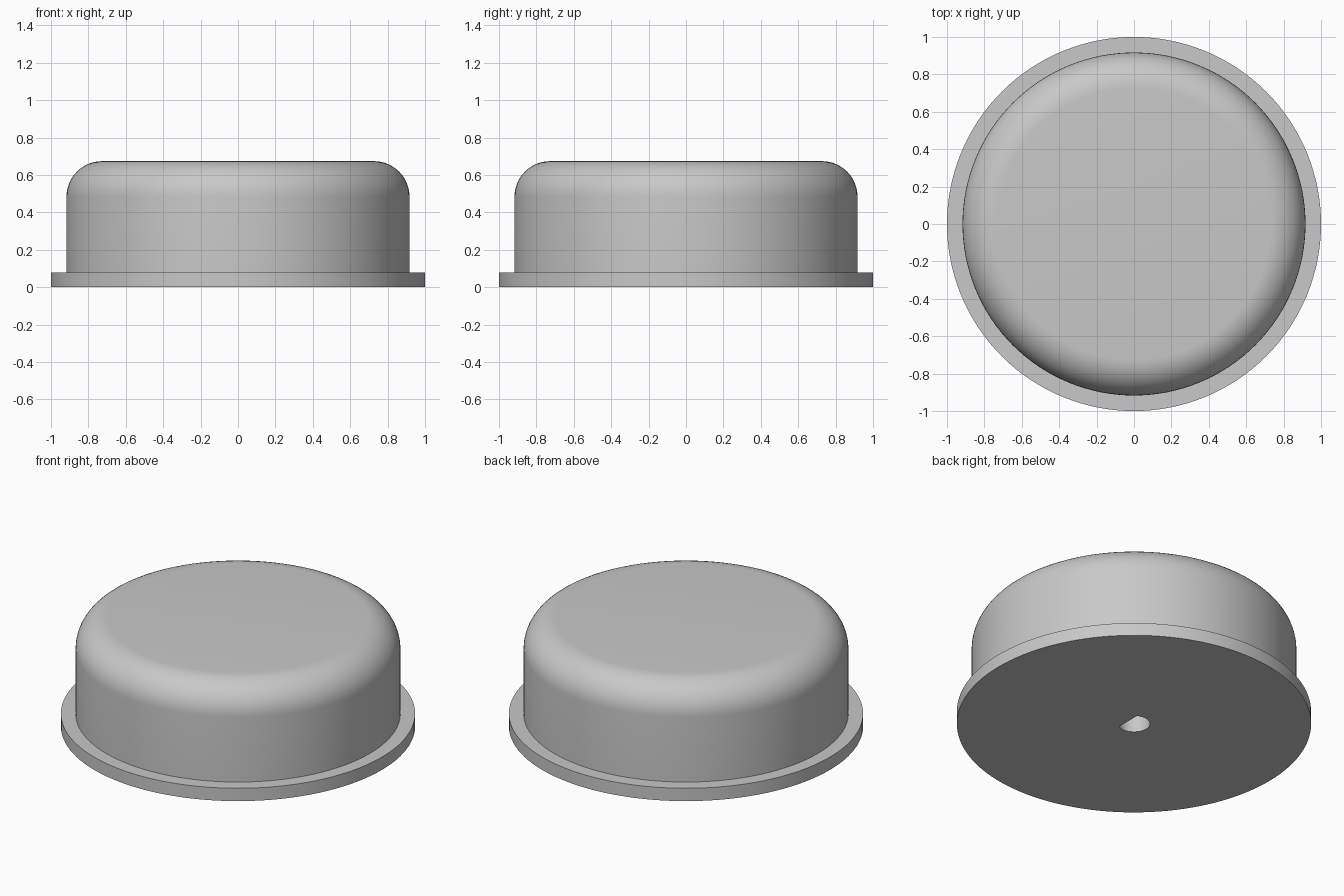
import bpy, bmesh, math

old = bpy.data.objects.get("Cube")
if old:
    bpy.data.objects.remove(old, do_unlink=True)

SEGMENTS = 128
FLANGE_R, FLANGE_H = 1.0, 0.08
BODY_R, TOP, FILLET = 0.917, 0.674, 0.19
HOLE_R, HOLE_FLAT, HOLE_DEPTH = 0.09, 0.045, 0.5

grey = bpy.data.materials.new("light_grey")
grey.use_nodes = True
colour = (0.58, 0.58, 0.58, 1)
grey.diffuse_color = colour
grey.node_tree.nodes["Principled BSDF"].inputs["Base Color"].default_value = colour


def make_object(name, bm):
    bmesh.ops.recalc_face_normals(bm, faces=bm.faces)
    mesh = bpy.data.meshes.new(name)
    bm.to_mesh(mesh)
    bm.free()
    mesh.materials.append(grey)
    obj = bpy.data.objects.new(name, mesh)
    bpy.context.collection.objects.link(obj)
    return obj


def lathe(name, profile):
    """Turn (radius, z) points into a closed solid with flat end caps."""
    bm = bmesh.new()
    rings = []
    for r, z in profile:
        angles = [math.tau * i / SEGMENTS for i in range(SEGMENTS)]
        rings.append([bm.verts.new((r * math.cos(a), r * math.sin(a), z)) for a in angles])
    for low, high in zip(rings, rings[1:]):
        for i in range(SEGMENTS):
            j = (i + 1) % SEGMENTS
            bm.faces.new((low[i], low[j], high[j], high[i]))
    bm.faces.new(rings[0])
    bm.faces.new(rings[-1])
    return make_object(name, bm)


# Knob: base flange, straight wall and rounded top rim
profile = [(FLANGE_R, 0), (FLANGE_R, FLANGE_H), (BODY_R, FLANGE_H)]
for i in range(13):
    a = math.pi / 2 * i / 12
    profile.append((BODY_R - FILLET + FILLET * math.cos(a),
                    TOP - FILLET + FILLET * math.sin(a)))
knob = lathe("round_knob", profile)

# D-shaped shaft socket, flat on the +x side
half = math.acos(HOLE_FLAT / HOLE_R)
bm = bmesh.new()
outline = []
for i in range(41):
    a = half + (math.tau - 2 * half) * i / 40
    outline.append(bm.verts.new((HOLE_R * math.cos(a), HOLE_R * math.sin(a), -0.1)))
floor = bm.faces.new(outline)
grown = bmesh.ops.extrude_face_region(bm, geom=[floor])["geom"]
bmesh.ops.translate(bm, vec=(0, 0, HOLE_DEPTH + 0.1),
                    verts=[g for g in grown if isinstance(g, bmesh.types.BMVert)])
cutter = make_object("shaft_socket_cutter", bm)
cutter.hide_render = True

cut = knob.modifiers.new("shaft_socket", 'BOOLEAN')
cut.operation = 'DIFFERENCE'
cut.solver = 'EXACT'
cut.object = cutter

bpy.ops.object.select_all(action='DESELECT')
knob.select_set(True)
bpy.context.view_layer.objects.active = knob
bpy.ops.object.modifier_apply(modifier=cut.name)
bpy.data.objects.remove(cutter, do_unlink=True)
bpy.ops.object.shade_smooth_by_angle(angle=math.radians(30))
